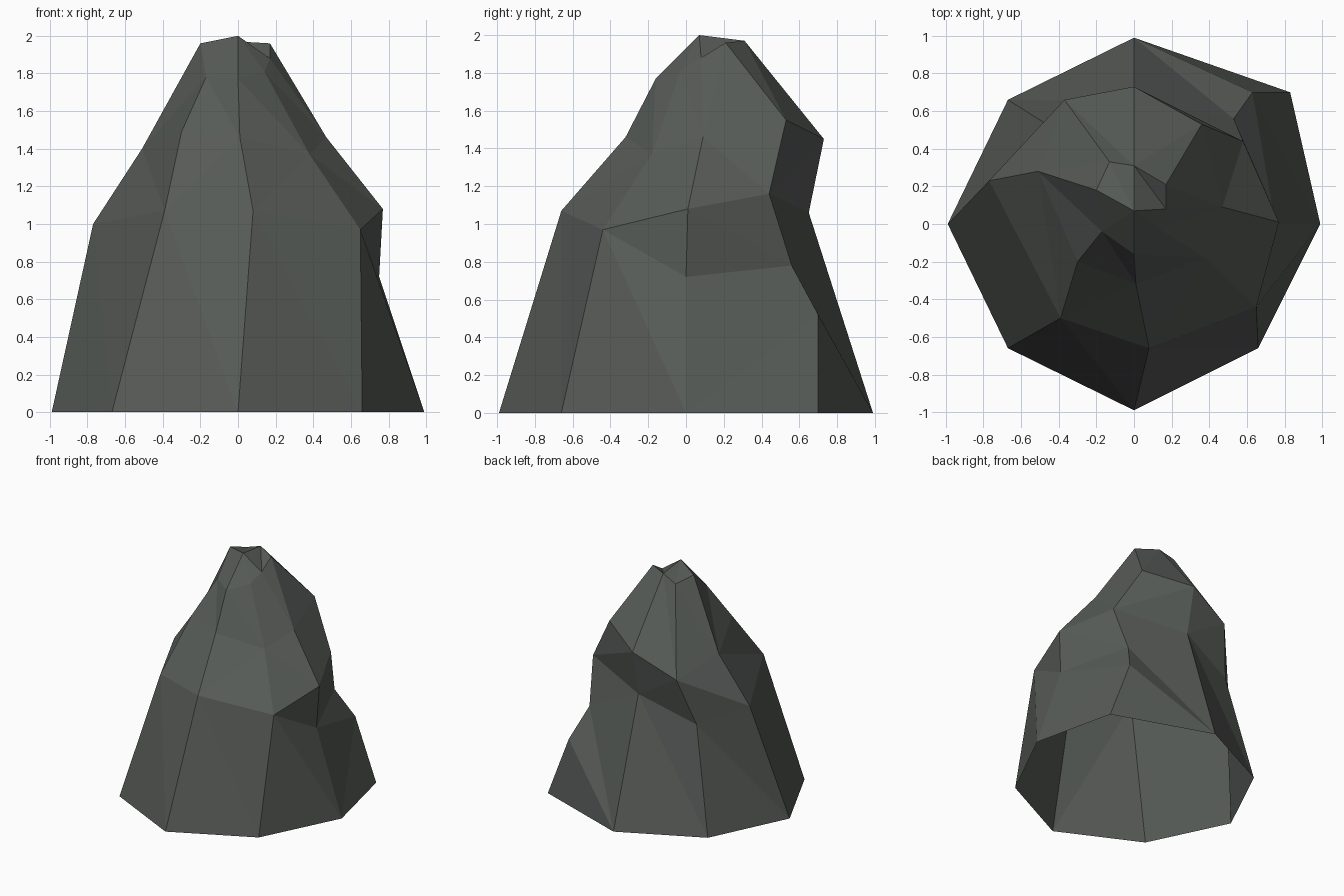
import bpy
import bmesh

# Remove the default object
default_cube = bpy.data.objects.get("Cube")
if default_cube:
    bpy.data.objects.remove(default_cube, do_unlink=True)


def make_material(name, colour):
    material = bpy.data.materials.new(name)
    material.use_nodes = True
    material.diffuse_color = colour
    shader = material.node_tree.nodes["Principled BSDF"]
    shader.inputs["Base Color"].default_value = colour
    shader.inputs["Roughness"].default_value = 0.9
    return material


# Ridge lines of the rock, each running from the ground to the summit
ridges = {
    "front": [(0, -.99, 0), (.08, -.66, 1.07), (.01, -.32, 1.46),
              (0, -.16, 1.77), (0, .07, 2)],
    "front_left": [(.66, -.66, 0), (.65, -.44, .97), (.38, -.18, 1.37),
                   (.14, -.03, 1.81)],
    "left": [(.99, 0, 0), (.75, 0, .72), (.77, .01, 1.08),
             (.47, .09, 1.46), (.17, .08, 1.88)],
    "back_left": [(.83, .7, 0), (.63, .7, .52), (.53, .56, .78),
                  (.58, .44, 1.16), (.36, .53, 1.55), (.17, .21, 1.96)],
    "back": [(0, .99, 0), (0, .65, 1.06), (0, .73, 1.45), (0, .31, 1.97)],
    "back_right": [(-.67, .66, 0), (-.48, .54, .88), (-.37, .66, 1.28),
                   (-.13, .33, 1.92)],
    "right": [(-.99, 0, 0), (-.77, .23, 1), (-.51, .28, 1.4),
              (-.2, .18, 1.96)],
    "front_right": [(-.67, -.66, 0), (-.39, -.5, 1.07), (-.3, -.2, 1.49),
                    (-.17, -.04, 1.78)],
}

# Order in which each strip of facets climbs its two ridges:
# "a" steps up the first ridge, "b" steps up the second
strips = [
    ("front", "front_left", "abbaabab"),
    ("front_left", "left", "abbabab"),
    ("left", "back_left", "babababba"),
    ("back_left", "back", "aabababa"),
    ("back", "back_right", "abbaab"),
    ("back_right", "right", "ababab"),
    ("right", "front_right", "ababba"),
    ("front_right", "front", "abbaabba"),
]


def add_strip(bm, first, second, steps):
    """Fill the gap between two ridges with triangular facets."""
    i = j = 0
    for step in steps:
        if step == "a":
            corner = first[i + 1]
        else:
            corner = second[j + 1]
        bm.faces.new((first[i], second[j], corner))
        if step == "a":
            i += 1
        else:
            j += 1


bm = bmesh.new()
lines = {name: [bm.verts.new(point) for point in points]
         for name, points in ridges.items()}

# Two short ridges merge into their neighbour's summit corner
summit = {name: line[-1] for name, line in lines.items()}
lines["front_left"].append(summit["left"])
lines["front_right"].append(summit["right"])

# Rock sides, open underneath
for first, second, steps in strips:
    add_strip(bm, lines[first], lines[second], steps)

# Notched summit
for corners in (("front", "left", "back"),
                ("left", "back_left", "back"),
                ("front", "back", "back_right"),
                ("front", "back_right", "right")):
    bm.faces.new([summit[name] for name in corners])

for face in bm.faces:
    face.smooth = False

mesh = bpy.data.meshes.new("rock")
bm.to_mesh(mesh)
bm.free()
mesh.materials.append(make_material("dark_grey_stone", (.095, .105, .096, 1)))

rock = bpy.data.objects.new("rock", mesh)
bpy.context.collection.objects.link(rock)
